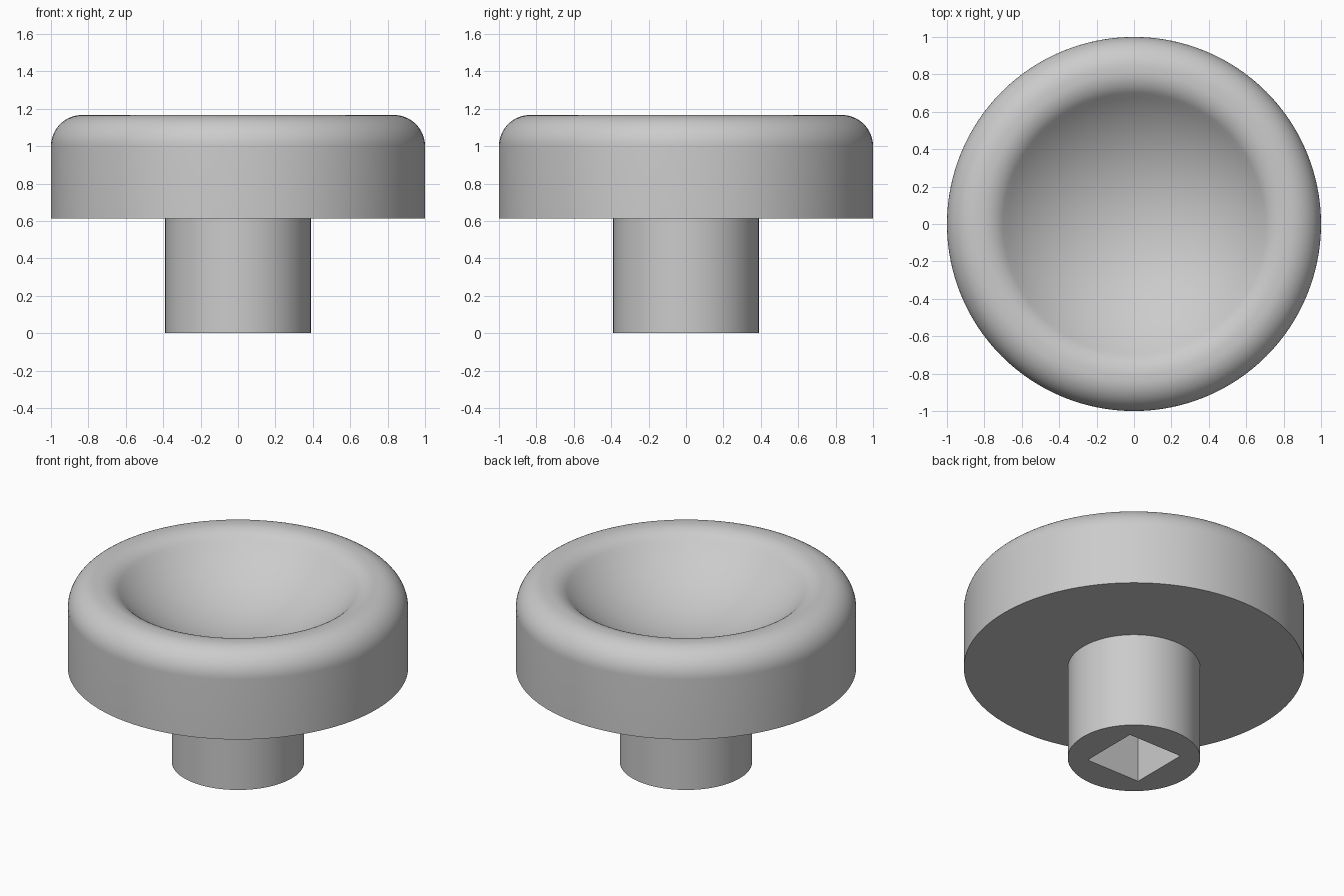
import bpy, bmesh, math

if "Cube" in bpy.data.objects:
    bpy.data.objects.remove(bpy.data.objects["Cube"], do_unlink=True)

SEGMENTS = 128

# Single plain grey
grey = bpy.data.materials.new("plain grey")
grey.use_nodes = True
colour = (0.6, 0.6, 0.6, 1)
grey.diffuse_color = colour
grey.node_tree.nodes["Principled BSDF"].inputs["Base Color"].default_value = colour


def arc(cx, cz, radius, start, end, steps):
    """Points on a profile arc; angles in degrees from +x."""
    angles = [math.radians(start + (end - start) * i / steps) for i in range(steps + 1)]
    return [(cx + radius * math.cos(a), cz + radius * math.sin(a)) for a in angles]


def lathe(name, profile):
    """Spin an (r, z) profile about the z axis."""
    bm = bmesh.new()
    verts = [bm.verts.new((r, 0, z)) for r, z in profile]
    edges = [bm.edges.new(pair) for pair in zip(verts, verts[1:])]
    bmesh.ops.spin(bm, geom=verts + edges, cent=(0, 0, 0), axis=(0, 0, 1),
                   angle=math.tau, steps=SEGMENTS, use_merge=True)
    bmesh.ops.remove_doubles(bm, verts=bm.verts, dist=0.0001)
    bmesh.ops.recalc_face_normals(bm, faces=bm.faces)
    mesh = bpy.data.meshes.new(name)
    bm.to_mesh(mesh)
    bm.free()
    obj = bpy.data.objects.new(name, mesh)
    bpy.context.collection.objects.link(obj)
    return obj


# Stem and flat underside of the cap
stem_r, base_z, top_z = 0.389, 0.612, 1.166
stem = [(0, 0), (stem_r, 0), (stem_r, base_z), (1, base_z)]

# Rim: outer round, narrow flat crest, inner round
rim, crest, slope = 0.166, 0.019, 45
rim_r, rim_z = 1 - rim, top_z - rim
outer_round = arc(rim_r, rim_z, rim, 0, 90, 16)
inner_round = arc(rim_r - crest, rim_z, rim, 90, 90 + slope, 10)

# Spherical dish, tangent to the inner round
edge_r, edge_z = inner_round[-1]
dish = edge_r / math.sin(math.radians(slope))
dish_z = edge_z + dish * math.cos(math.radians(slope))
bowl = arc(0, dish_z, dish, slope - 90, -90, 20)
bowl[-1] = (0, dish_z - dish)

knob = lathe("knob", stem + outer_round + inner_round + bowl[1:])

# Square socket cut up into the stem
side, depth = 0.387, 0.556
bpy.ops.mesh.primitive_cube_add(size=1, location=(0, 0, depth / 2 - 0.05))
cutter = bpy.context.object
cutter.name = "socket_cutter"
cutter.scale = (side, side, depth + 0.1)
cutter.hide_render = True
bpy.context.view_layer.objects.active = knob
cut = knob.modifiers.new("socket", "BOOLEAN")
cut.operation = "DIFFERENCE"
cut.solver = "EXACT"
cut.object = cutter
bpy.ops.object.modifier_apply(modifier=cut.name)
bpy.data.objects.remove(cutter, do_unlink=True)

# Material and smooth shading with sharp edges
knob.data.materials.clear()
knob.data.materials.append(grey)
bpy.ops.object.select_all(action="DESELECT")
knob.select_set(True)
bpy.ops.object.shade_smooth_by_angle(angle=math.radians(30))
